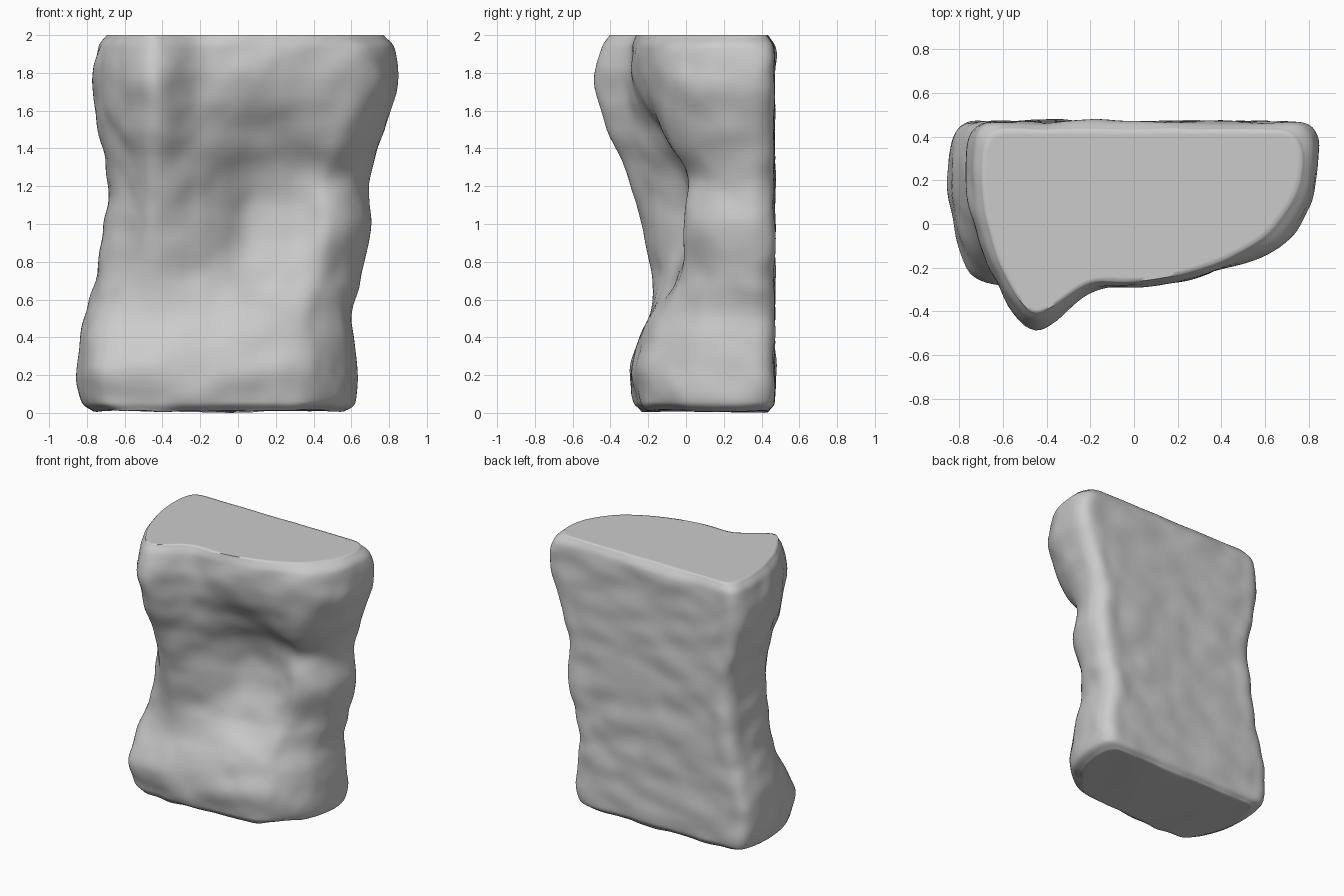
import bpy, bmesh
from mathutils import Vector, noise

if "Cube" in bpy.data.objects:
    bpy.data.objects.remove(bpy.data.objects["Cube"])

# Horizontal sections: z, left x, right x, then front depth y at six columns from left to right
LEVELS = [
    (0.01, -0.76, 0.56, -.19, -.23, -.22, -.21, -.19, -.14),
    (0.06, -0.82, 0.62, -.21, -.26, -.27, -.26, -.23, -.17),
    (0.25, -0.85, 0.63, -.22, -.29, -.29, -.28, -.24, -.18),
    (0.50, -0.80, 0.60, -.11, -.19, -.20, -.20, -.16, -.10),
    (0.70, -0.75, 0.65, -.06, -.18, -.14, -.07, -.04, 0.0),
    (1.00, -0.70, 0.70, -.09, -.24, -.16, 0.01, 0.03, -.01),
    (1.25, -0.68, 0.69, -.13, -.30, -.20, -.03, 0.02, 0.01),
    (1.50, -0.73, 0.78, -.18, -.41, -.27, -.16, -.12, -.10),
    (1.75, -0.76, 0.85, -.20, -.48, -.31, -.28, -.24, -.12),
    (1.93, -0.74, 0.83, -.21, -.45, -.30, -.27, -.23, -.11),
    (2.00, -0.69, 0.77, -.23, -.41, -.27, -.26, -.21, -.08),
]


def spline(pts, steps, closed):
    """Smooth curve passing through the points."""
    n = len(pts)
    gap = [max((pts[(i + 1) % n] - pts[i]).length, 1e-4) ** 0.6 for i in range(n)]
    tan = []
    for i in range(n):
        if closed or 0 < i < n - 1:
            tan.append((pts[(i + 1) % n] - pts[i - 1]) / (gap[i] + gap[i - 1]))
        else:
            j = min(i, n - 2)
            tan.append((pts[j + 1] - pts[j]) / gap[j])
    out = []
    for i in range(n if closed else n - 1):
        k = (i + 1) % n
        for s in range(steps):
            t = s / steps
            out.append(pts[i] * (2*t**3 - 3*t*t + 1) + pts[k] * (3*t*t - 2*t**3)
                       + tan[i] * gap[i] * (t**3 - 2*t*t + t) + tan[k] * gap[i] * (t**3 - t*t))
    if not closed:
        out.append(pts[-1].copy())
    return out


def section(z, left, right, *front):
    """Flat back, rounded sides and a sculpted front."""
    back = 0.43 if z in (0.01, 2) else 0.466
    xs = (left + 0.1, -0.45, -0.2, 0.05, 0.28, right - 0.21)
    pts = [(x, y) for x, y in zip(xs, front)]
    pts += [(right - 0.05, 0.09 + (front[-1] + 0.11) * 0.6),
            (right, back - 0.12), (right - 0.05, back - 0.015),
            (right - 0.2, back), (0, back), (left + 0.2, back),
            (left + 0.05, back - 0.015), (left, back - 0.12), (left + 0.005, 0.08)]
    return spline([Vector((x, y, z)) for x, y in pts], 10, True)


# Stone block: sections joined upwards by smooth curves
rings = [section(*lv) for lv in LEVELS]
columns = [spline(list(col), 8, False) for col in zip(*rings)]
rows = list(zip(*columns))
bm = bmesh.new()
grid = [[bm.verts.new(p) for p in row] for row in rows]
n = len(columns)
for a, b in zip(grid, grid[1:]):
    for i in range(n):
        j = (i + 1) % n
        bm.faces.new((a[i], a[j], b[j], b[i]))

# Flat top and bottom, each with a narrow border so the rim shades softly
caps = [bm.faces.new(grid[-1]), bm.faces.new(grid[0][::-1])]
bmesh.ops.recalc_face_normals(bm, faces=bm.faces)
for cap in caps:
    bmesh.ops.inset_individual(bm, faces=[cap], thickness=0.02)

# Weathered bumps on the sides
bm.normal_update()
moves = []
for v in bm.verts:
    p = v.co
    bump = noise.noise(Vector((p.x * 4, p.y * 4, p.z * 6))) * 0.016
    bump += noise.noise(p * 9 + Vector((5, 2, 9))) * 0.005
    d = v.normal * bump
    if p.z > 1.9:
        d.z = 0
    moves.append((v, d))
for v, d in moves:
    v.co += d
    v.co.z = max(v.co.z, 0)

mesh = bpy.data.meshes.new("stone_block")
bm.to_mesh(mesh)
bm.free()
obj = bpy.data.objects.new("stone_block", mesh)
bpy.context.collection.objects.link(obj)
bpy.context.view_layer.objects.active = obj
obj.select_set(True)
bpy.ops.object.shade_smooth_by_angle(angle=1.3)
